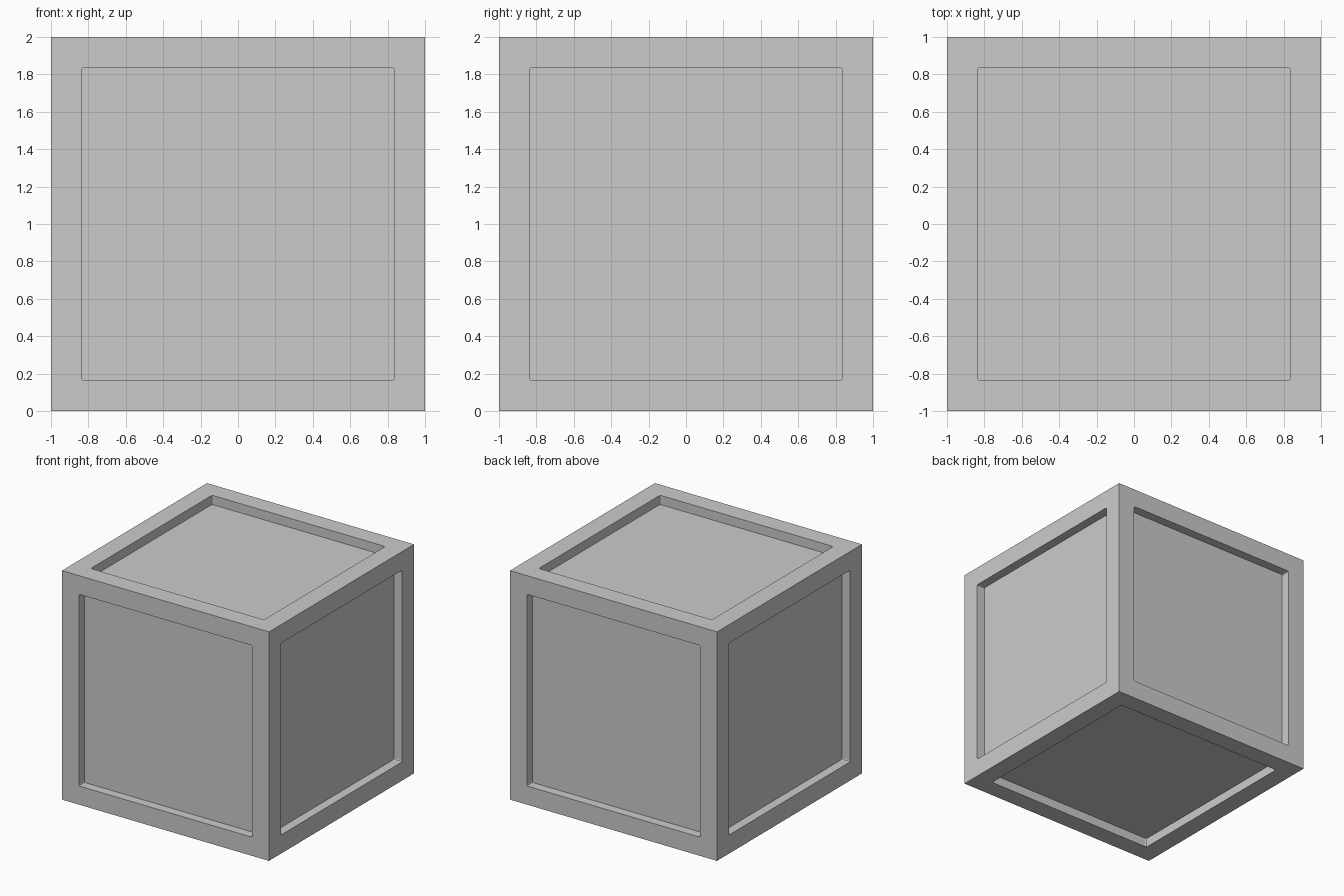
import bpy, bmesh

if "Cube" in bpy.data.objects:
    bpy.data.objects.remove(bpy.data.objects["Cube"])

SIZE = 2.0       # crate edge length
BORDER = 0.163   # frame width round each panel
DEPTH = 0.08     # how far each panel is sunk
CORNER = 0.015   # small rounding of the recess corners

bm = bmesh.new()
bmesh.ops.create_cube(bm, size=SIZE)

# Frame borders: the six original faces become the inner panels
panels = list(bm.faces)
bmesh.ops.inset_individual(bm, faces=panels, thickness=BORDER, use_even_offset=True)

# Sunken panels: extrude each one straight inwards
walls = []
for face in panels:
    inward = -face.normal.copy()
    new = bmesh.ops.extrude_discrete_faces(bm, faces=[face])["faces"][0]
    bmesh.ops.translate(bm, verts=new.verts, vec=inward * DEPTH)
    for v in new.verts:
        walls += [e for e in v.link_edges if e not in new.edges[:]]

# Recess corners: slight rounding
bmesh.ops.bevel(bm, geom=walls, offset=CORNER, segments=2, profile=0.5,
                affect='EDGES')
bmesh.ops.recalc_face_normals(bm, faces=bm.faces)
bmesh.ops.translate(bm, verts=bm.verts, vec=(0, 0, SIZE / 2))

mesh = bpy.data.meshes.new("panelled_crate")
bm.to_mesh(mesh)
bm.free()
crate = bpy.data.objects.new("panelled_crate", mesh)
bpy.context.collection.objects.link(crate)
